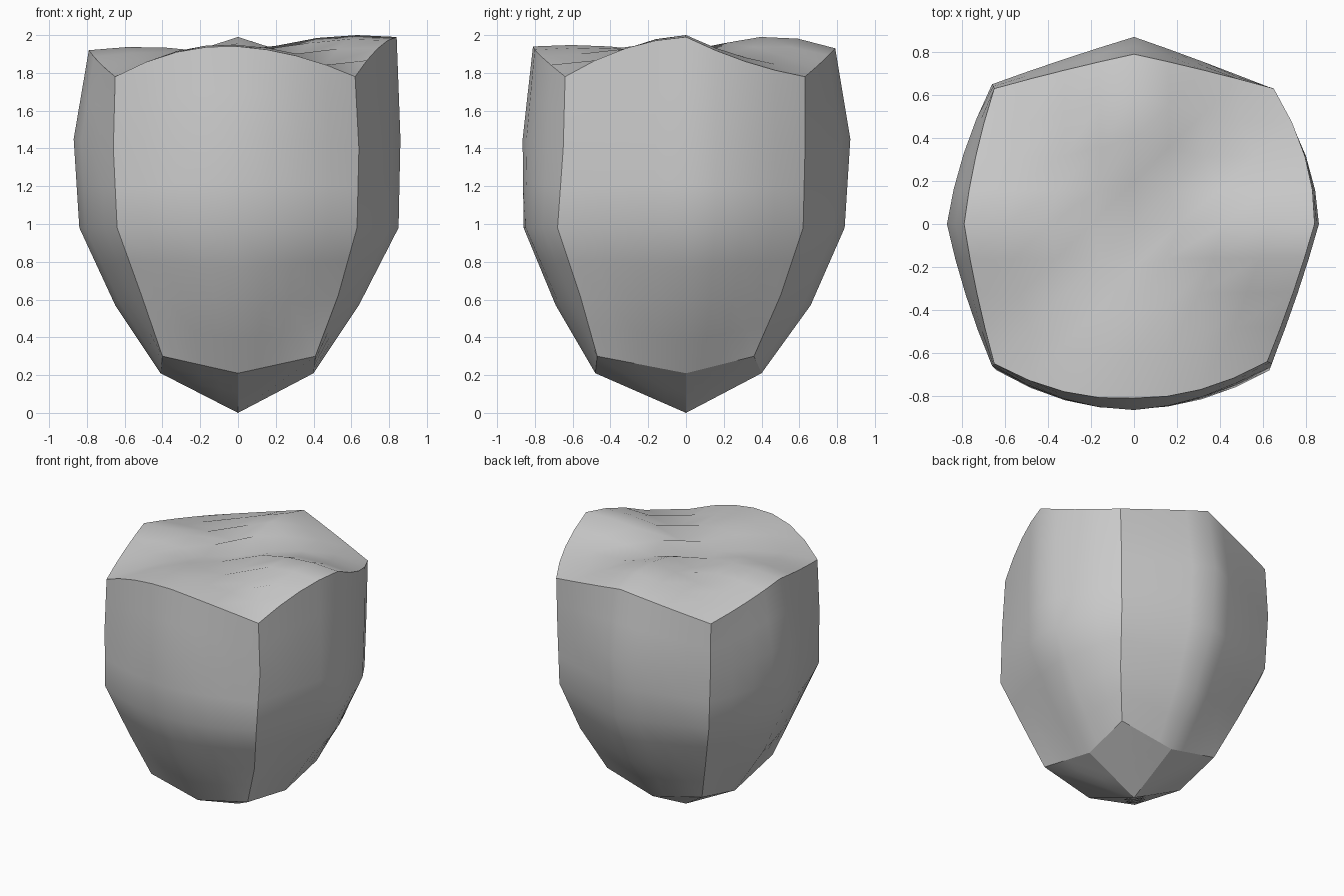
import bpy, bmesh
from mathutils import Vector

if "Cube" in bpy.data.objects:
    bpy.data.objects.remove(bpy.data.objects["Cube"])

# Vertical profiles at five even heights: four corner columns, four mid-side columns
CORNER_Z = (.30, .62, .98, 1.40, 1.78)
CORNERS = {
    (1, -1): ((.41, -.47), (.53, -.56), (.63, -.68), (.64, -.65), (.62, -.64)),
    (-1, -1): ((-.40, -.47), (-.51, -.58), (-.64, -.68), (-.66, -.66), (-.65, -.65)),
    (1, 1): ((.41, .36), (.54, .50), (.63, .62), (.64, .63), (.65, .63)),
    (-1, 1): ((-.40, .38), (-.52, .51), (-.64, .64), (-.66, .65), (-.65, .63)),
}
MID_Z = (.21, .57, .98, 1.45)
# outward distances, top height, outward bulge and top-edge lift of the
# negative and positive halves, swell of the top surface inside that side
MIDS = {
    (0, -1): ((.48, .69, .86, .865, .81), 1.94, (.20, .18), (.20, .12), .12),
    (1, 0): ((.40, .64, .85, .86, .84), 1.99, (.04, .20), (.18, -.10), .20),
    (0, 1): ((.40, .66, .84, .87, .79), 1.93, (.02, .02), (.0, .0), .34),
    (-1, 0): ((.41, .65, .84, .87, .79), 1.92, (.10, .16), (.0, .0), .14),
}
TOP_CENTRE = Vector((0, 0, 1.88))


def column(points, w):
    t = (w + 1) * 2
    i = min(int(t), 3)
    return points[i].lerp(points[i + 1], t - i)


def side_of(u, v):
    """Which side a rim point belongs to, and its position along it."""
    if abs(u) > .999:
        return (round(u), 0), v
    return (0, 1 if v > 0 else -1), u


def wall(u, v, w):
    """Point on the side walls, for cube coordinates from -1 to 1."""
    side, along = side_of(u, v)
    sign = 1 if along >= 0 else -1
    corner = (side[0], sign) if side[0] else (sign, side[1])
    c = column([Vector((*p, z)) for p, z in zip(CORNERS[corner], CORNER_Z)], w)
    dist, top, bulge, lift, _ = MIDS[side]
    m = column([Vector((side[0] * d, side[1] * d, z))
                for d, z in zip(dist, MID_Z + (top,))], w)
    s = 1 - abs(along)
    half = sign > 0
    p = c.lerp(m, s)
    k = s * (1 - s) * min(1, w + 1)
    fade = 1 - .6 * max(0, w) if side[0] == -1 else 1
    p += Vector((side[0], side[1], 0)) * bulge[half] * k * fade
    p.z += lift[half] * k * max(0, w)
    return p


def shape(co):
    u, v, w = co
    r = max(abs(u), abs(v))
    if r > .999:
        return wall(u, v, w)
    centre = TOP_CENTRE if w > 0 else Vector((0, 0, 0))
    if r < .001:
        return centre.copy()
    p = centre.lerp(wall(u / r, v / r, w), r)
    if w > 0:
        side, along = side_of(u / r, v / r)
        s = 1 - abs(along)
        swell = .22 + (MIDS[side][4] - .22) * s * s * (3 - 2 * s)
        p.z += swell * r * (1 - r)
    return p


# Stone block: gridded cube bent to the profiles
bm = bmesh.new()
bmesh.ops.create_cube(bm, size=2)
bmesh.ops.subdivide_edges(bm, edges=bm.edges[:], cuts=7, use_grid_fill=True)
for f in bm.faces:
    f.smooth = True
for e in bm.edges:
    a, b = (x.co for x in e.verts)
    on_rim = sum(abs(a[i]) > .999 and abs(a[i] - b[i]) < .001 for i in range(3)) == 2
    base_ridge = max(a.z, b.z) < -.999 and any(
        abs(a[i]) < .001 and abs(b[i]) < .001 for i in range(2))
    e.smooth = not (on_rim or base_ridge)
for vert in bm.verts:
    vert.co = shape(vert.co)
mesh = bpy.data.meshes.new("stone_block")
bm.to_mesh(mesh)
bm.free()
obj = bpy.data.objects.new("stone_block", mesh)
bpy.context.collection.objects.link(obj)
